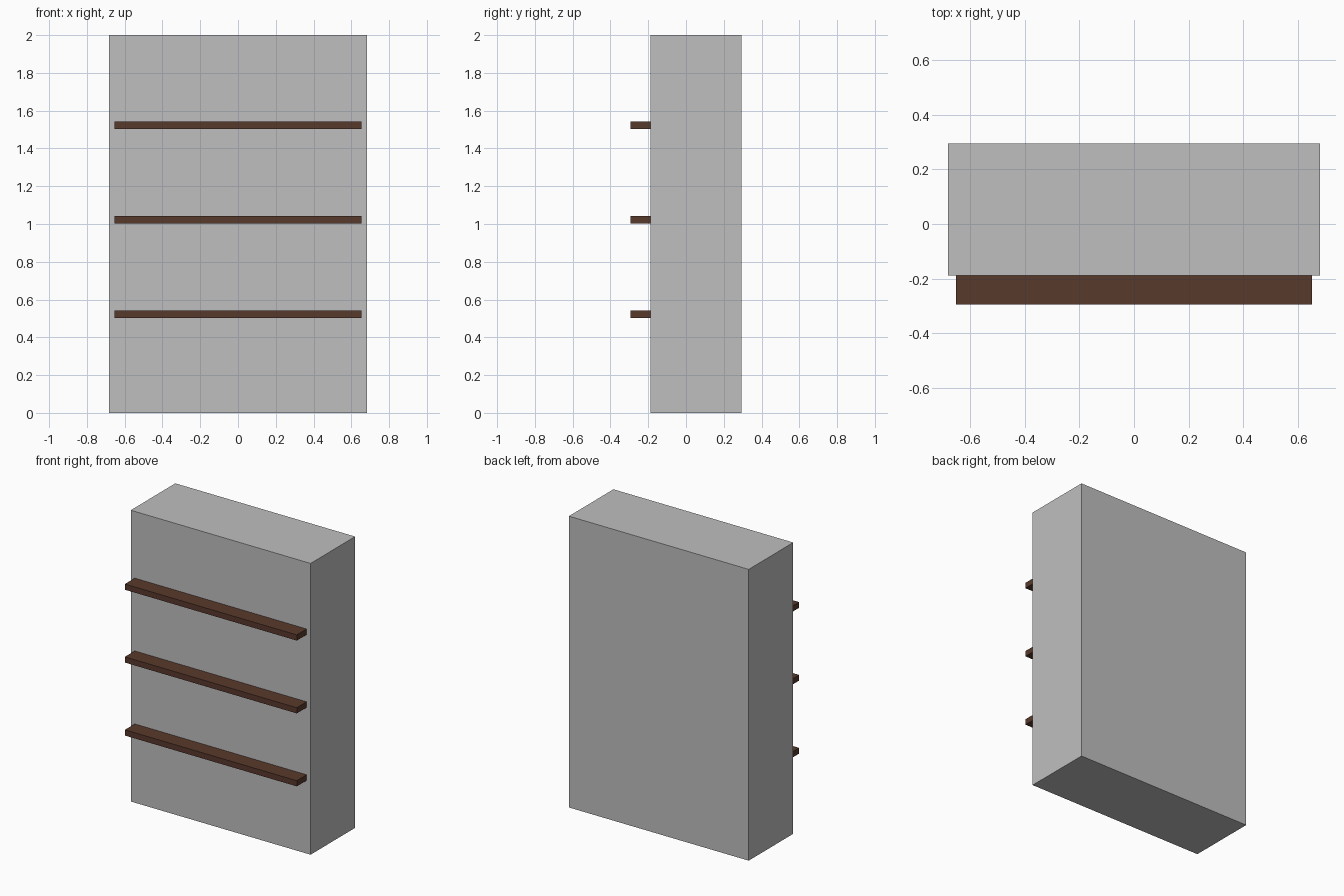
import bpy

if "Cube" in bpy.data.objects:
    bpy.data.objects.remove(bpy.data.objects["Cube"])


def material(name, rgb):
    m = bpy.data.materials.new(name)
    m.diffuse_color = (*rgb, 1.0)
    m.use_nodes = True
    m.node_tree.nodes["Principled BSDF"].inputs["Base Color"].default_value = m.diffuse_color
    return m


def box(name, x, y, z, mat):
    """Axis-aligned box from (min, max) pairs."""
    bpy.ops.mesh.primitive_cube_add(
        size=1, location=[(a + b) / 2 for a, b in (x, y, z)])
    ob = bpy.context.object
    ob.name = name
    ob.scale = [b - a for a, b in (x, y, z)]
    bpy.ops.object.transform_apply(location=False, rotation=False, scale=True)
    ob.data.materials.append(mat)
    return ob


grey = material("light grey", (0.52, 0.52, 0.52))
brown = material("dark brown wood", (0.098, 0.041, 0.025))

# Main block
box("cabinet_body", (-0.683, 0.683), (-0.188, 0.295), (0, 2), grey)

# Three ledges on the front, tucked slightly into the body
for i, z in enumerate((0.502, 1.003, 1.503)):
    box(f"front_shelf_{i + 1}", (-0.653, 0.653), (-0.295, -0.186),
        (z, z + 0.039), brown)
